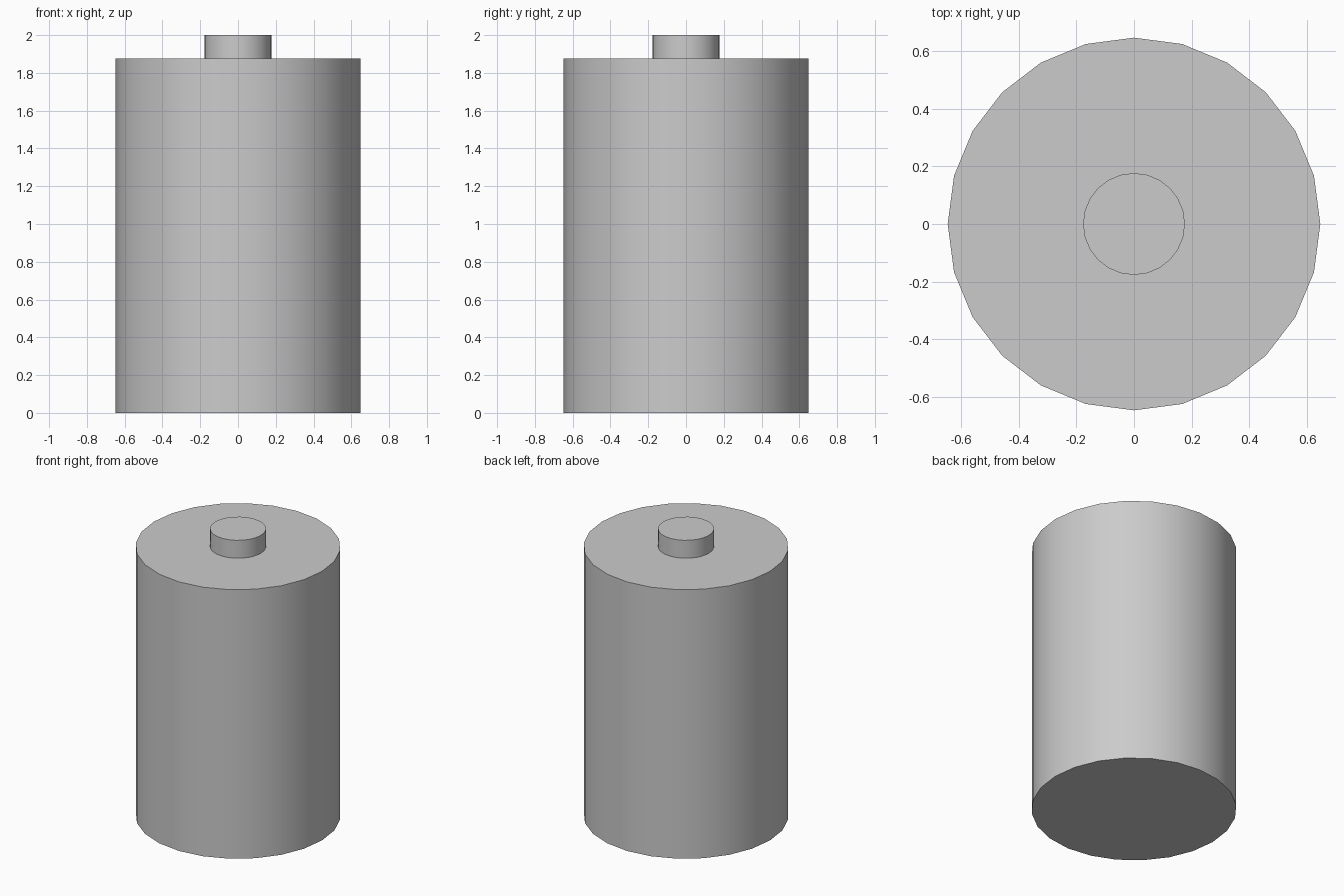
import bpy
import math

if "Cube" in bpy.data.objects:
    bpy.data.objects.remove(bpy.data.objects["Cube"])

SIDES = 24


def cylinder(name, radius, z_bottom, z_top):
    """Upright cylinder with smooth sides and sharp rims."""
    bpy.ops.mesh.primitive_cylinder_add(
        vertices=SIDES, radius=radius, depth=z_top - z_bottom,
        location=(0, 0, (z_bottom + z_top) / 2))
    obj = bpy.context.object
    obj.name = name
    bpy.ops.object.shade_smooth_by_angle(angle=math.radians(30))
    return obj


# Main battery can
cylinder("battery_body", 0.648, 0.0, 1.875)

# Raised positive contact on top
cylinder("top_terminal", 0.177, 1.875, 2.0)
